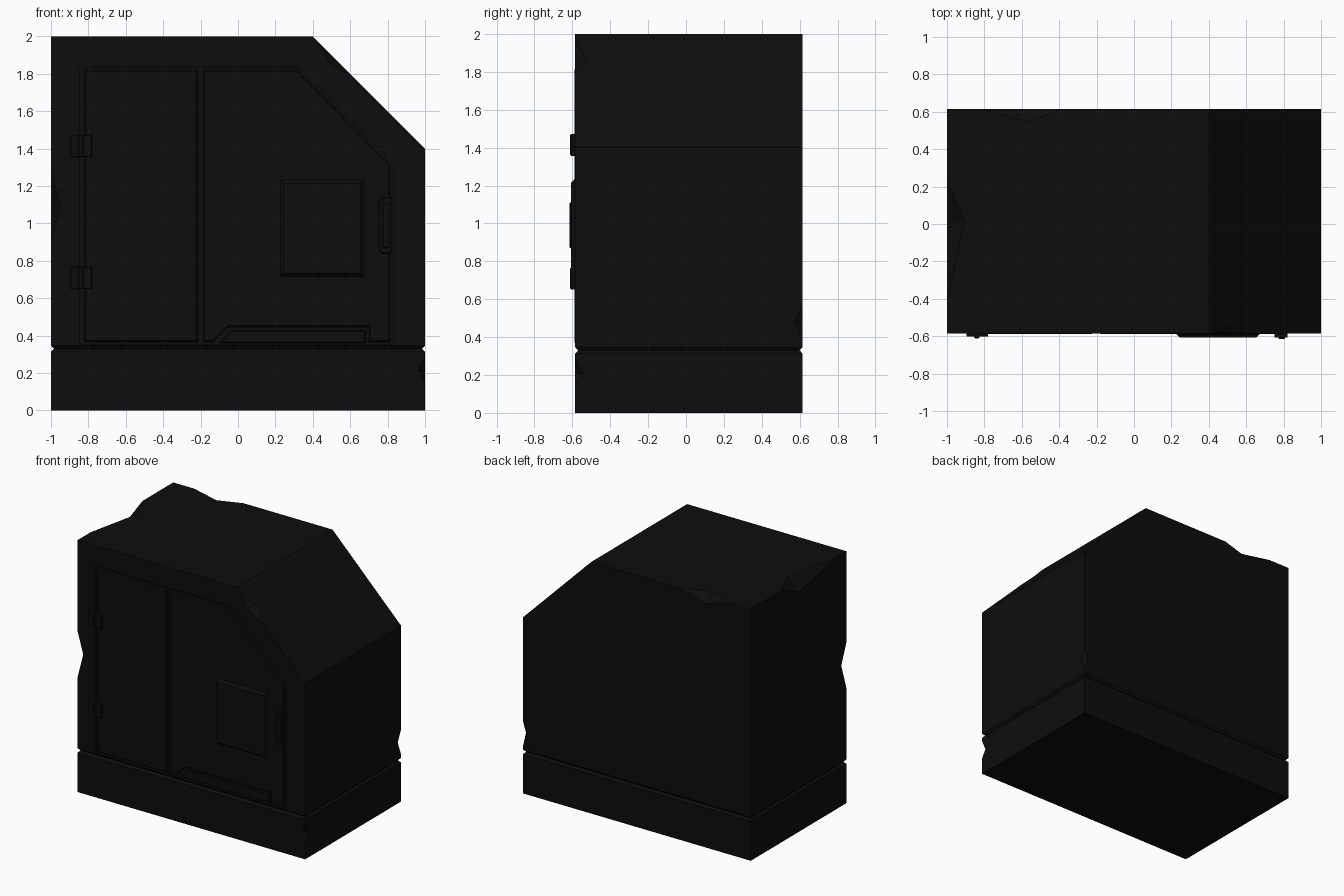
import bpy, bmesh
from mathutils import Vector

if "Cube" in bpy.data.objects:
    bpy.data.objects.remove(bpy.data.objects["Cube"])

FRONT, BACK = -0.585, 0.615

black = bpy.data.materials.new("near_black_paint")
black.diffuse_color = (0.004, 0.004, 0.004, 1)
black.use_nodes = True
black.node_tree.nodes["Principled BSDF"].inputs["Base Color"].default_value = black.diffuse_color


def finish(bm, name):
    bmesh.ops.recalc_face_normals(bm, faces=bm.faces[:])
    mesh = bpy.data.meshes.new(name)
    bm.to_mesh(mesh)
    bm.free()
    mesh.materials.append(black)
    ob = bpy.data.objects.new(name, mesh)
    bpy.context.scene.collection.objects.link(ob)
    return ob


def prism_bm(outline, y0, y1):
    """Outline in x/z, extruded from y0 (front) to y1."""
    bm = bmesh.new()
    face = bm.faces.new([bm.verts.new((x, y0, z)) for x, z in outline])
    ext = bmesh.ops.extrude_face_region(bm, geom=[face])
    for v in ext["geom"]:
        if isinstance(v, bmesh.types.BMVert):
            v.co.y = y1
    return bm


def prism(name, outline, y0, y1, bevel=0):
    bm = prism_bm(outline, y0, y1)
    if bevel:
        rim = [e for e in bm.edges if all(abs(v.co.y - y0) < 1e-5 for v in e.verts)]
        bmesh.ops.bevel(bm, geom=rim, offset=bevel, segments=1, affect='EDGES')
    return finish(bm, name)


def rect(x0, x1, z0, z1):
    return [(x0, z0), (x1, z0), (x1, z1), (x0, z1)]


def subtract(ob, cutter):
    mod = ob.modifiers.new("cut", 'BOOLEAN')
    mod.operation, mod.solver, mod.object = 'DIFFERENCE', 'EXACT', cutter
    bpy.context.view_layer.objects.active = ob
    bpy.ops.object.modifier_apply(modifier=mod.name)
    bpy.data.objects.remove(cutter, do_unlink=True)


# cabinet body with a sloped shoulder and a V groove around the plinth
bm = prism_bm([(-1, 0), (1, 0), (1, 1.4), (0.4, 2), (-1, 2)], FRONT, BACK)
for z in (0.313, 0.33, 0.347):
    bmesh.ops.bisect_plane(bm, geom=bm.verts[:] + bm.edges[:] + bm.faces[:],
                           plane_co=(0, 0, z), plane_no=(0, 0, 1))
for v in bm.verts:
    if abs(v.co.z - 0.33) < 1e-4:
        v.co.x *= 0.984
        v.co.y += 0.016 if v.co.y < 0 else -0.016
body = finish(bm, "cabinet_body")

# recess that holds the door
door_outline = [(-0.845, 0.352), (0.83, 0.352), (0.83, 1.325), (0.325, 1.835), (-0.845, 1.835)]
subtract(body, prism("door_recess_cutter", door_outline, FRONT - 0.1, FRONT + 0.02))

# chipped edges: two points along the edge, one on each neighbouring face, outward direction
chips = [
    ((-1, -0.44, 2), (-1, 0.24, 2), (-0.9, 0.02, 2), (-1, 0.0, 1.9), (-1, 0, 1)),
    ((-0.83, BACK, 2), (-0.37, BACK, 2), (-0.57, 0.54, 2), (-0.6, BACK, 1.93), (0, 1, 1)),
    ((-1, FRONT, 1.29), (-1, FRONT, 0.9), (-0.945, FRONT, 1.1), (-1, -0.5, 1.08), (-1, -1, 0)),
    ((1, BACK, 0.58), (1, BACK, 0.37), (0.965, BACK, 0.47), (1, 0.57, 0.48), (1, 1, 0)),
    ((1, FRONT, 0.29), (1, FRONT, 0.13), (0.96, FRONT, 0.22), (1, -0.54, 0.2), (1, -1, 0)),
    ((0.42, FRONT, 1.98), (0.62, FRONT, 1.78), (0.54, -0.52, 1.86), (0.49, FRONT, 1.85), (0.7, -1, 0.7)),
]
bm = bmesh.new()
for *pts, out in chips:
    out = Vector(out).normalized()
    pts = [Vector(p) + out * 0.003 for p in pts]
    pts.append((pts[0] + pts[1]) / 2 + out * 0.15)
    hull = [bm.verts.new(p) for p in pts]
    bmesh.ops.convex_hull(bm, input=hull)
subtract(body, finish(bm, "chip_cutter"))

# door leaves set into the recess, separated by grooves
Y0, Y1 = FRONT - 0.003, FRONT + 0.025
prism("door_left_leaf", rect(-0.82, -0.217, 0.365, 1.82), Y0, Y1, 0.008)
prism("door_right_leaf",
      [(-0.187, 0.365), (-0.135, 0.365), (-0.05, 0.447), (0.7, 0.447), (0.7, 0.365),
       (0.812, 0.365), (0.812, 1.317), (0.315, 1.82), (-0.187, 1.82)], Y0, Y1, 0.008)
prism("door_kick_plate", [(-0.1, 0.36), (-0.038, 0.427), (0.682, 0.427), (0.682, 0.36)],
      FRONT + 0.002, Y1, 0.006)

# raised panel with sloped sides
prism("raised_panel", rect(0.22, 0.68, 0.71, 1.24), FRONT - 0.022, FRONT + 0.01, 0.026)

# handle with a raised grip
prism("handle_plate",
      [(0.768, 0.84), (0.822, 0.84), (0.822, 1.14), (0.768, 1.14), (0.75, 1.115), (0.75, 0.865)],
      -0.607, FRONT + 0.01, 0.004)
prism("handle_grip", rect(0.772, 0.808, 0.87, 1.11), -0.615, -0.6, 0.004)

# hinges
for i, z in enumerate((0.708, 1.413)):
    prism(f"hinge_plate_{i + 1}", rect(-0.895, -0.78, z - 0.058, z + 0.06), -0.602, FRONT + 0.01, 0.003)
    prism(f"hinge_pin_{i + 1}", rect(-0.855, -0.825, z - 0.058, z + 0.06), -0.611, -0.59, 0.006)
